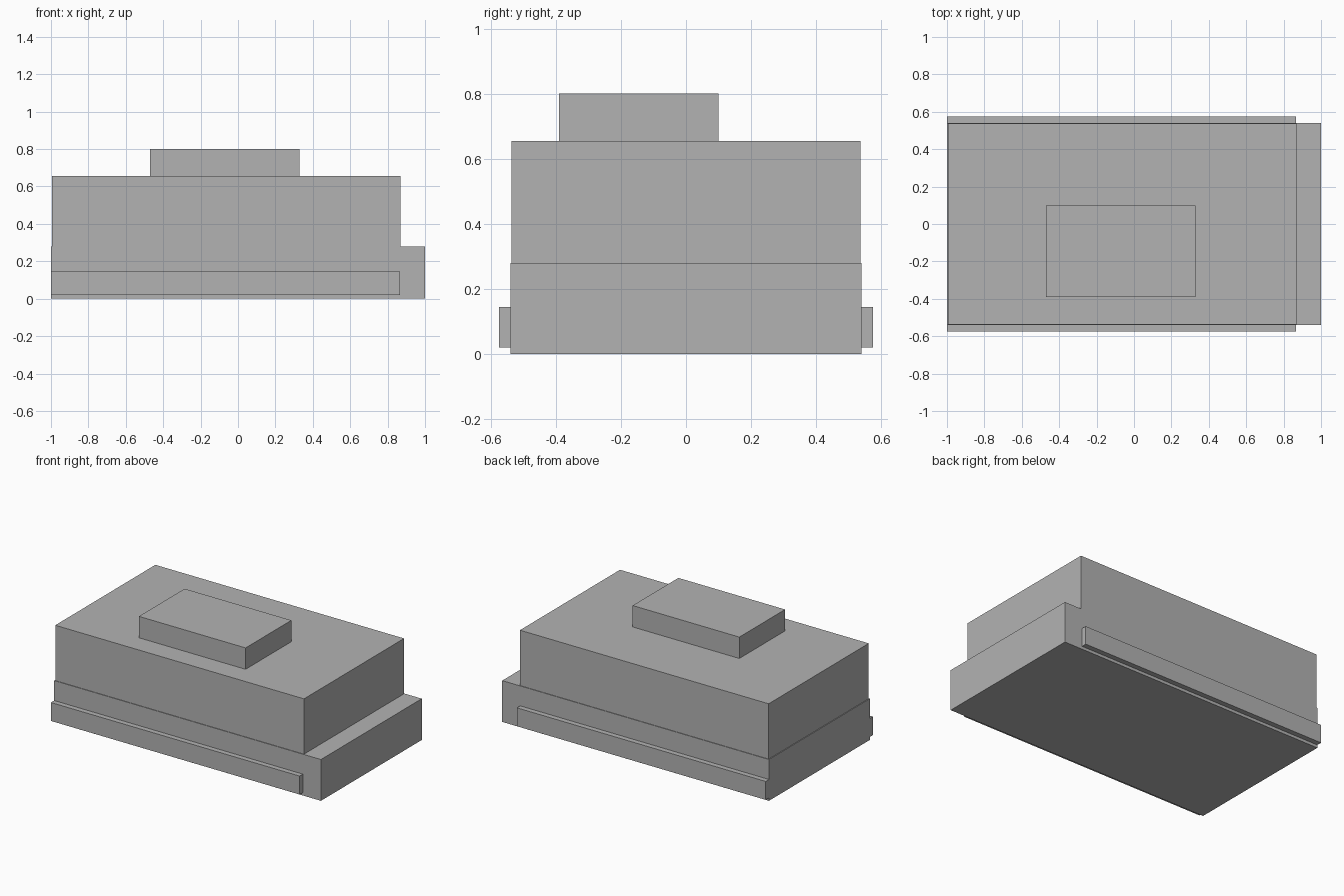
import bpy
import bmesh
from mathutils import Vector

# Remove the default object
cube = bpy.data.objects.get("Cube")
if cube:
    bpy.data.objects.remove(cube, do_unlink=True)

# Single flat colour
grey = bpy.data.materials.new("light_grey")
grey.use_nodes = True
colour = (0.45, 0.45, 0.45, 1.0)
grey.diffuse_color = colour
grey.node_tree.nodes["Principled BSDF"].inputs["Base Color"].default_value = colour


def box(name, low, high):
    """Flat-faced box between two opposite corners."""
    low, high = Vector(low), Vector(high)
    bm = bmesh.new()
    bmesh.ops.create_cube(bm, size=1.0)
    bmesh.ops.scale(bm, vec=high - low, verts=bm.verts)
    mesh = bpy.data.meshes.new(name)
    bm.to_mesh(mesh)
    bm.free()
    mesh.materials.append(grey)
    obj = bpy.data.objects.new(name, mesh)
    obj.location = (low + high) / 2
    bpy.context.collection.objects.link(obj)
    return obj


# Base slab, with a ledge at the left end
box("base", (-1, -0.54, 0), (1, 0.54, 0.28))

# Main body, set in slightly from the base
box("body", (-0.995, -0.536, 0.28), (0.87, 0.536, 0.655))

# Raised block on the roof
box("roof_block", (-0.47, -0.39, 0.655), (0.33, 0.10, 0.80))

# Side rails along the front and back
for name, inner, outer in (("front_rail", -0.575, -0.54), ("back_rail", 0.54, 0.575)):
    box(name, (-1, inner, 0.02), (0.865, outer, 0.145))
